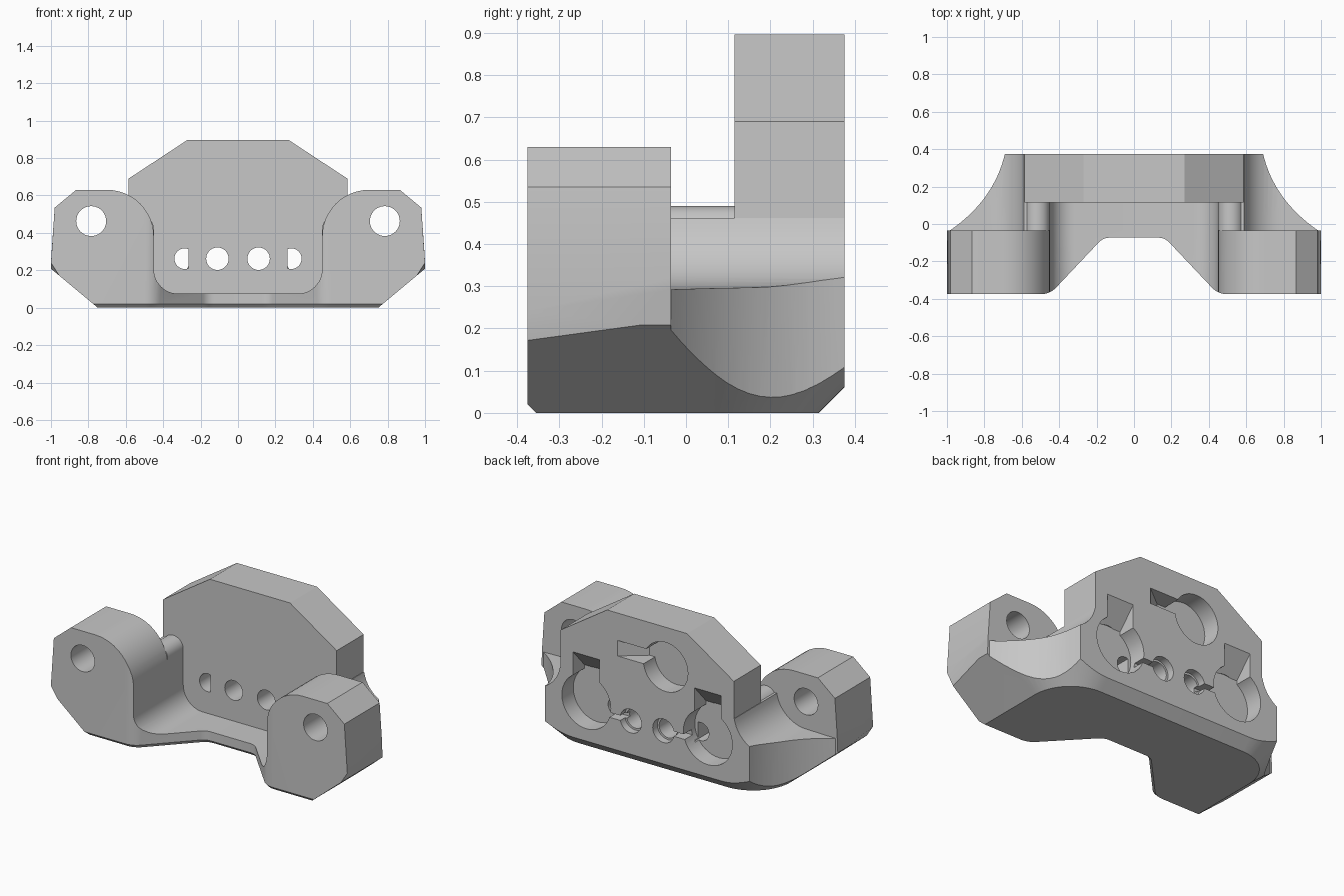
import bpy, bmesh, math

if "Cube" in bpy.data.objects:
    bpy.data.objects.remove(bpy.data.objects["Cube"])

grey = bpy.data.materials.new("plain grey")
grey.use_nodes = True
grey.diffuse_color = (0.57, 0.57, 0.57, 1)
grey.node_tree.nodes["Principled BSDF"].inputs["Base Color"].default_value = grey.diffuse_color


def loft(name, lower, upper):
    """Solid between two matching loops of 3D points."""
    bm = bmesh.new()
    a = [bm.verts.new(p) for p in lower]
    b = [bm.verts.new(p) for p in upper]
    bm.faces.new(a)
    bm.faces.new(b[::-1])
    for i in range(len(a)):
        j = (i + 1) % len(a)
        bm.faces.new((a[j], a[i], b[i], b[j]))
    bmesh.ops.recalc_face_normals(bm, faces=bm.faces)
    mesh = bpy.data.meshes.new(name)
    bm.to_mesh(mesh)
    bm.free()
    mesh.materials.append(grey)
    obj = bpy.data.objects.new(name, mesh)
    bpy.context.scene.collection.objects.link(obj)
    return obj


def prism_y(name, pts, y0, y1):
    return loft(name, [(x, y0, z) for x, z in pts], [(x, y1, z) for x, z in pts])


def mirrored(half):
    """Close a right half outline into a symmetric loop."""
    return half + [(-x, y) for x, y in reversed(half) if abs(x) > 1e-6]


def arc(cx, cy, r, start, end, n=12):
    angles = [math.radians(start + (end - start) * i / n) for i in range(n + 1)]
    return [(cx + r * math.cos(t), cy + r * math.sin(t)) for t in angles]


def combine(target, tool, operation):
    tool.hide_render = True
    mod = target.modifiers.new("combine", "BOOLEAN")
    mod.operation, mod.solver, mod.object = operation, "EXACT", tool
    bpy.context.view_layer.objects.active = target
    bpy.ops.object.modifier_apply(modifier=mod.name)
    bpy.data.objects.remove(tool)


# Saddle floor shared by the ears and the neck
saddle = [(0, 0.075)] + arc(0.32, 0.205, 0.13, -90, 0)

# Ears, with a lower side facet that twists towards the back
ear_top = saddle + arc(0.70, 0.38, 0.25, 180, 90) + [(0.865, 0.63), (0.98, 0.535)]
ear_front = mirrored(ear_top + [(1, 0.24), (0.91, 0.10), (0.91, -0.05), (0, -0.05)])
ear_back = mirrored(ear_top + [(0.995, 0.32), (1, 0.20), (1, -0.05), (0, -0.05)])
body = loft("bracket_body", [(x, -0.375, z) for x, z in ear_front],
            [(x, -0.035, z) for x, z in ear_back])

# Neck with a rounded crest that sweeps out to the flanks
neck = saddle + arc(0.517, 0.423, 0.067, 180, 35) + arc(0.785, 0.497, 0.2, 190, 270)
neck += [(1, 0.292), (1, -0.05), (0, -0.05)]
combine(body, prism_y("neck", mirrored(neck), -0.035, 0.375), "UNION")

# Upright plate
plate = [(0, 0.897), (0.27, 0.897), (0.585, 0.69), (0.585, -0.05), (0, -0.05)]
combine(body, prism_y("back_plate", mirrored(plate), 0.115, 0.375), "UNION")

# Bevelled foot with rounded rear corners
corner = [math.radians(90 * i / 16) for i in range(17)]


def foot_loop(z):
    half = [(0.75 + 1.2 * z, -0.355 - z)]
    half += [(0.5 + (0.25 + 1.2 * z) * math.cos(t), 0.065 + (0.25 + z) * math.sin(t)) for t in corner]
    return [(x, y, z) for x, y in mirrored(half)]


combine(body, loft("foot_limit", foot_loop(0), foot_loop(1.2)), "INTERSECT")

# Plan outline: front notch and hollow rear flanks
notch = [(0, -0.073)] + arc(0.13, -0.153, 0.08, 90, 45, 5) + arc(0.497, -0.265, 0.11, 225, 270, 5)
notch.append((0.497, -0.5))
plan = notch + [(1.1, -0.5), (1.1, -0.035), (0.985, -0.035)]
flank_start, flank_pull, flank_end = (0.985, -0.035), (0.75, 0.125), (0.69, 0.375)
for i in range(1, 17):
    t = i / 16
    plan.append(tuple((1 - t) ** 2 * a + 2 * t * (1 - t) * b + t * t * c
                      for a, b, c in zip(flank_start, flank_pull, flank_end)))
plan.append((0.69, 0.5))
plan = mirrored(plan)
combine(body, loft("plan_limit", [(x, y, -0.2) for x, y in plan],
                   [(x, y, 1.5) for x, y in plan]), "INTERSECT")

# Small bevel along the lower edge of the notch
notch = mirrored(notch)
combine(body, loft("notch_bevel", [(x, y + 0.04, -0.02) for x, y in notch],
                   [(x, y - 0.01, 0.03) for x, y in notch]), "DIFFERENCE")


def cut(pts, y0, y1):
    combine(body, prism_y("cutter", pts, y0, y1), "DIFFERENCE")


def cut_round(x, z, r, y0, y1):
    cut(arc(x, z, r, 0, 360, 40)[:-1], y0, y1)


def ramp(start, deep, surface):
    """Slot section along a direction: flat floor, then a slope up to the back face."""
    return [(start, 0.265), (deep, 0.265), (surface, 0.375), (surface, 0.5), (start, 0.5)]


# Ear holes, lower pockets with ramped slots, channels, counterbored and D-shaped holes
lower_ramp = ramp(0.32, 0.46, 0.58)
for s in (-1, 1):
    cut_round(s * 0.785, 0.463, 0.08, -0.5, 0.1)
    cut_round(s * 0.41, 0.30, 0.165, 0.265, 0.5)
    combine(body, loft("lower_slot", [(s * 0.32, y, z) for z, y in lower_ramp],
                       [(s * 0.50, y, z) for z, y in lower_ramp]), "DIFFERENCE")
    cut([(s * x, z) for x, z in ((0.13, 0.247), (0.30, 0.247), (0.30, 0.277), (0.13, 0.277))], 0.3, 0.5)
    cut_round(s * 0.11, 0.262, 0.06, 0, 0.5)
    cut_round(s * 0.11, 0.262, 0.072, 0.33, 0.5)
    cut([(s * x, z) for x, z in arc(0.285, 0.262, 0.055, -111, 111, 24)], 0, 0.3)

# Upper pocket with its sideways ramped slot
upper_ramp = ramp(-0.1, 0.06, 0.2)
cut_round(-0.125, 0.655, 0.15, 0.265, 0.5)
combine(body, loft("upper_slot", [(x, y, 0.635) for x, y in upper_ramp],
                   [(x, y, 0.73) for x, y in upper_ramp]), "DIFFERENCE")

bpy.ops.object.select_all(action="DESELECT")
body.select_set(True)
bpy.context.view_layer.objects.active = body
bpy.ops.object.shade_smooth_by_angle(angle=math.radians(20))
